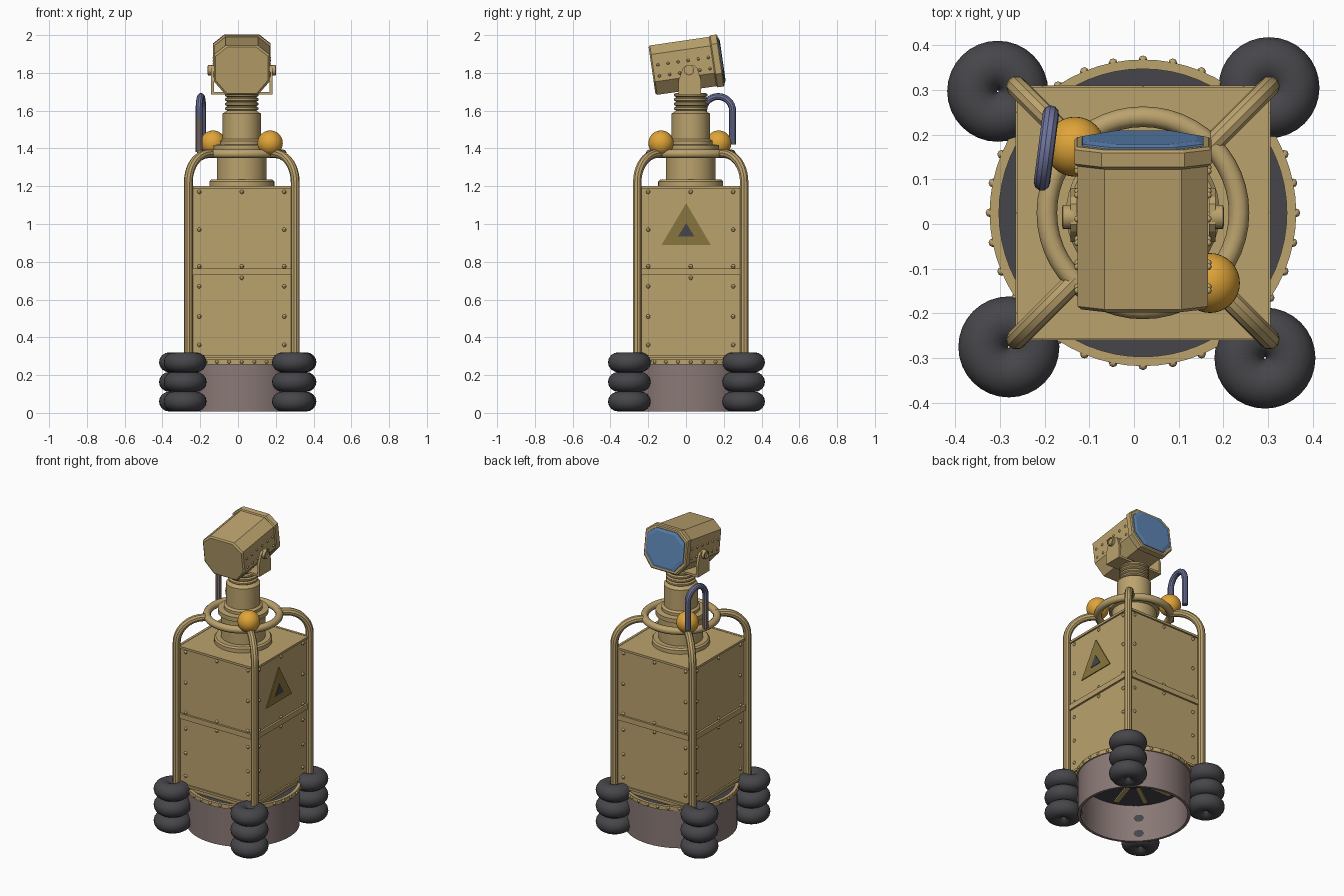
import bpy, bmesh, math
from mathutils import Matrix, Vector

if "Cube" in bpy.data.objects:
    bpy.data.objects.remove(bpy.data.objects["Cube"])

CX, CY = 0.02, 0.025          # axis of the body
PI = math.pi


def mat(name, rgb):
    m = bpy.data.materials.new(name)
    m.diffuse_color = (*rgb, 1)
    m.use_nodes = True
    m.node_tree.nodes["Principled BSDF"].inputs["Base Color"].default_value = m.diffuse_color
    return m


TAN = mat("tan_paint", (0.50, 0.365, 0.155))
GREY = mat("warm_grey", (0.25, 0.19, 0.18))
RUBBER = mat("dark_rubber", (0.062, 0.062, 0.07))
AMBER = mat("amber", (0.74, 0.37, 0.04))
GLASS = mat("blue_glass", (0.11, 0.235, 0.46))
HOSE = mat("slate_blue", (0.165, 0.18, 0.34))
OLIVE = mat("olive", (0.25, 0.18, 0.05))


def finish(name, bm, material, matrix=None, smooth=True):
    """Turn a bmesh (in body coordinates) into an object."""
    bmesh.ops.recalc_face_normals(bm, faces=bm.faces)
    for f in bm.faces:
        f.smooth = smooth
    me = bpy.data.meshes.new(name)
    bm.to_mesh(me)
    bm.free()
    if smooth:
        me.set_sharp_from_angle(angle=math.radians(35))
    me.materials.append(material)
    ob = bpy.data.objects.new(name, me)
    ob.matrix_world = Matrix.Translation((CX, CY, 0)) @ (matrix or Matrix())
    bpy.context.collection.objects.link(ob)
    return ob


def lathe(name, material, profile, segs=48, closed=False, matrix=None):
    """Revolve (radius, z) points about z; open profiles get end caps."""
    bm = bmesh.new()
    rings = [[bm.verts.new((r * math.cos(2 * PI * i / segs), r * math.sin(2 * PI * i / segs), z))
              for i in range(segs)] for r, z in profile]
    pairs = list(zip(rings, rings[1:]))
    if closed:
        pairs.append((rings[-1], rings[0]))
    else:
        bm.faces.new(rings[0])
        bm.faces.new(rings[-1])
    for a, b in pairs:
        for i in range(segs):
            j = (i + 1) % segs
            bm.faces.new((a[i], a[j], b[j], b[i]))
    return finish(name, bm, material, matrix)


def oval(radius, z, rx, rz, n=16):
    return [(radius + rx * math.cos(2 * PI * i / n), z + rz * math.sin(2 * PI * i / n)) for i in range(n)]


def boxes(name, material, items, matrix=None):
    """Items are (centre, size, turn about z)."""
    bm = bmesh.new()
    for centre, size, turn in items:
        m = Matrix.Rotation(turn, 4, 'Z') @ Matrix.Translation(centre) @ Matrix.Diagonal((*size, 1))
        bmesh.ops.create_cube(bm, size=1, matrix=m)
    return finish(name, bm, material, matrix, False)


def balls(name, material, centres, radius, u=8, v=6, matrix=None):
    bm = bmesh.new()
    for c in centres:
        bmesh.ops.create_uvsphere(bm, u_segments=u, v_segments=v, radius=radius,
                                  matrix=Matrix.Translation(c))
    return finish(name, bm, material, matrix)


def prism(name, material, rings, matrix=None, smooth=False):
    """Skin matching loops of points and cap both ends."""
    bm = bmesh.new()
    loops = [[bm.verts.new(p) for p in ring] for ring in rings]
    n = len(loops[0])
    for a, b in zip(loops, loops[1:]):
        for i in range(n):
            bm.faces.new((a[i], a[(i + 1) % n], b[(i + 1) % n], b[i]))
    bm.faces.new(loops[0])
    bm.faces.new(loops[-1])
    return finish(name, bm, material, matrix, smooth)


def tube(name, material, points, radius):
    cu = bpy.data.curves.new(name, 'CURVE')
    cu.dimensions = '3D'
    cu.bevel_depth, cu.bevel_resolution, cu.use_fill_caps = radius, 3, True
    sp = cu.splines.new('POLY')
    sp.points.add(len(points) - 1)
    for p, co in zip(sp.points, points):
        p.co = (*co, 1)
    tmp = bpy.data.objects.new(name + "_path", cu)
    bpy.context.collection.objects.link(tmp)
    bpy.context.view_layer.update()
    me = bpy.data.meshes.new_from_object(tmp.evaluated_get(bpy.context.evaluated_depsgraph_get()))
    bm = bmesh.new()
    bm.from_mesh(me)
    bpy.data.objects.remove(tmp)
    return finish(name, bm, material)


# Hollow base skirt, deck and riveted flange
lathe("base_skirt", GREY, [(0.335, 0.008), (0.335, 0.265), (0.318, 0.265), (0.318, 0.008)], 64, True)
lathe("deck", RUBBER, [(0.325, 0.25), (0.325, 0.268)], 64)
lathe("base_flange", TAN, [(0.343, 0.255), (0.343, 0.282), (0.322, 0.282), (0.322, 0.255)], 64, True)
balls("flange_rivets", TAN, [(0.342 * math.cos(2 * PI * i / 32), 0.342 * math.sin(2 * PI * i / 32), 0.27)
                             for i in range(32)], 0.01)
# Radial blades under the deck
boxes("underside_blades", TAN, [((0.17, 0, 0.243), (0.22, 0.028, 0.012), 2 * PI * i / 10) for i in range(10)])
lathe("underside_hub", RUBBER, [(0.07, 0.225), (0.07, 0.25)], 24)

# Stacked rubber bumpers at the corners
for i, (x, y) in enumerate([(-0.325, 0.272), (0.282, 0.28), (0.273, -0.325), (-0.3, -0.3)]):
    for k in range(3):
        lathe(f"bumper_{i}_{k}", RUBBER, oval(0.0575, 0.06 + 0.104 * k, 0.0555, 0.053), 32, True,
              Matrix.Translation((x, y, 0)))

# Cabinet with trim, belt rails and rivets
H = 0.272
boxes("cabinet", TAN, [((0, 0, 0.735), (2 * H, 2 * H, 0.93), 0)])
sides = [PI / 2 * k for k in range(4)]
boxes("cabinet_trim", TAN, [((H + 0.002, 0, z), (0.016, 0.55, 0.014), a)
                            for a in sides for z in (1.195, 0.3)])
boxes("belt_rail", TAN, [((H, 0, 0.748), (0.026, 0.53, 0.034), a) for a in sides])
spots = [(u, z) for z in (1.17, 0.775) for u in (-0.225, 0, 0.225)]
spots += [(u, z) for z in (0.97, 0.67, 0.51, 0.36) for u in (-0.225, 0.225)] + [(0, 0.715)]
balls("cabinet_rivets", TAN, [Matrix.Rotation(a, 3, 'Z') @ Vector((H, u, z))
                              for a in sides for u, z in spots], 0.011)


# Warning triangle on the right side
def triangle(name, material, half, low, high, x):
    pts = [(-half - 0.024, low), (half - 0.024, low), (-0.024, high)]
    prism(name, material, [[(d, y, z) for y, z in pts] for d in (H - 0.002, x)])


triangle("warning_plate", OLIVE, 0.13, 0.89, 1.11, H + 0.006)
triangle("warning_mark", RUBBER, 0.043, 0.935, 1.005, H + 0.009)

# Corner posts bending in to the guard ring
for k in range(4):
    a = PI / 4 + k * PI / 2
    path = [(0.4, 0.27)]
    path += [(0.25 + 0.15 * math.cos(t * PI / 20), 1.222 + 0.15 * math.sin(t * PI / 20)) for t in range(11)]
    path += [(0.21, 1.372)]
    tube(f"corner_post_{k}", TAN, [(r * math.cos(a), r * math.sin(a), z) for r, z in path], 0.0235)
lathe("guard_ring", TAN, oval(0.215, 1.372, 0.023, 0.023, 12), 48, True)

# Stepped neck with bellows
neck = [(0.172, 1.195), (0.172, 1.225), (0.163, 1.235), (0.132, 1.235), (0.132, 1.385), (0.15, 1.39),
        (0.15, 1.418), (0.115, 1.422), (0.115, 1.44), (0.101, 1.45), (0.101, 1.585), (0.084, 1.595)]
for k in range(4):
    z = 1.6 + k * 0.024
    neck += [(0.078, z), (0.088, z + 0.006), (0.088, z + 0.016), (0.078, z + 0.022)]
lathe("neck", TAN, neck)

# Beacon lamps
balls("beacon_lamps", AMBER, [(-0.152, 0.148, 1.428), (0.15, -0.157, 1.428)], 0.067, 32, 20)

# Hooked hose and its rigid lower pipe
foot, tip = Vector((-0.226, 0.068, 0)), Vector((-0.206, 0.222, 0))
mid, half = (foot + tip) / 2, (tip - foot) / 2
up = Vector((0, 0, 1))
arc = [mid - half * math.cos(PI * t / 14) + up * (1.598 + 0.077 * math.sin(PI * t / 14)) for t in range(15)]
tube("hose", HOSE, [foot + up * 1.56] + arc + [tip + up * 1.42], 0.0185)
tube("hose_pipe", GREY, [foot + up * 1.38, foot + up * 1.56], 0.0185)

# Tilted lamp head: chamfered housing, rim and glass
tilt = Matrix.Translation((0, -0.022, 1.84)) @ Matrix.Rotation(math.radians(8.3), 4, 'X')


def octagon(w, h, y, cx=0.06, top=0.048, low=0.07):
    half = [(w - cx, h), (w, h - top), (w, low - h), (w - cx, -h)]
    return [(x, y, z) for x, z in half] + [(-x, y, z) for x, z in reversed(half)]


prism("lamp_housing", TAN, [octagon(0.138, 0.124, -0.185), octagon(0.146, 0.132, -0.177),
                            octagon(0.146, 0.132, 0.15)], tilt)
prism("lamp_rim", TAN, [octagon(0.147, 0.133, 0.14), octagon(0.153, 0.139, 0.146), octagon(0.153, 0.139, 0.178),
                        octagon(0.147, 0.133, 0.184)], tilt)
prism("lamp_glass", GLASS, [octagon(0.137, 0.123, 0.18), octagon(0.135, 0.121, 0.188),
                            octagon(0.12, 0.106, 0.193)], tilt)
balls("lamp_rivets", TAN, [(s * 0.146, -0.15 + 0.054 * i, z) for s in (-1, 1) for i in range(6)
                           for z in (0.025, -0.035)], 0.008, matrix=tilt)

# Yoke arms, base and pivots
for s, side in ((-1, "left"), (1, "right")):
    outline = [(-0.065, 1.685), (0.055, 1.685), (0.055, 1.76), (0.035, 1.825), (0.02, 1.838),
               (-0.026, 1.838), (-0.042, 1.825), (-0.065, 1.76)]
    prism(f"yoke_arm_{side}", TAN, [[(s * x, y, z) for y, z in outline] for x in (0.148, 0.162)])
    pivot = Matrix.Translation((s * 0.155, -0.009, 1.814)) @ Matrix.Rotation(s * PI / 2, 4, 'Y')
    lathe(f"pivot_{side}", TAN, [(0.027, 0), (0.027, 0.024), (0.02, 0.026), (0.02, 0.018)], 20, False, pivot)
boxes("yoke_base", TAN, [((0, -0.005, 1.692), (0.32, 0.12, 0.014), 0)])
